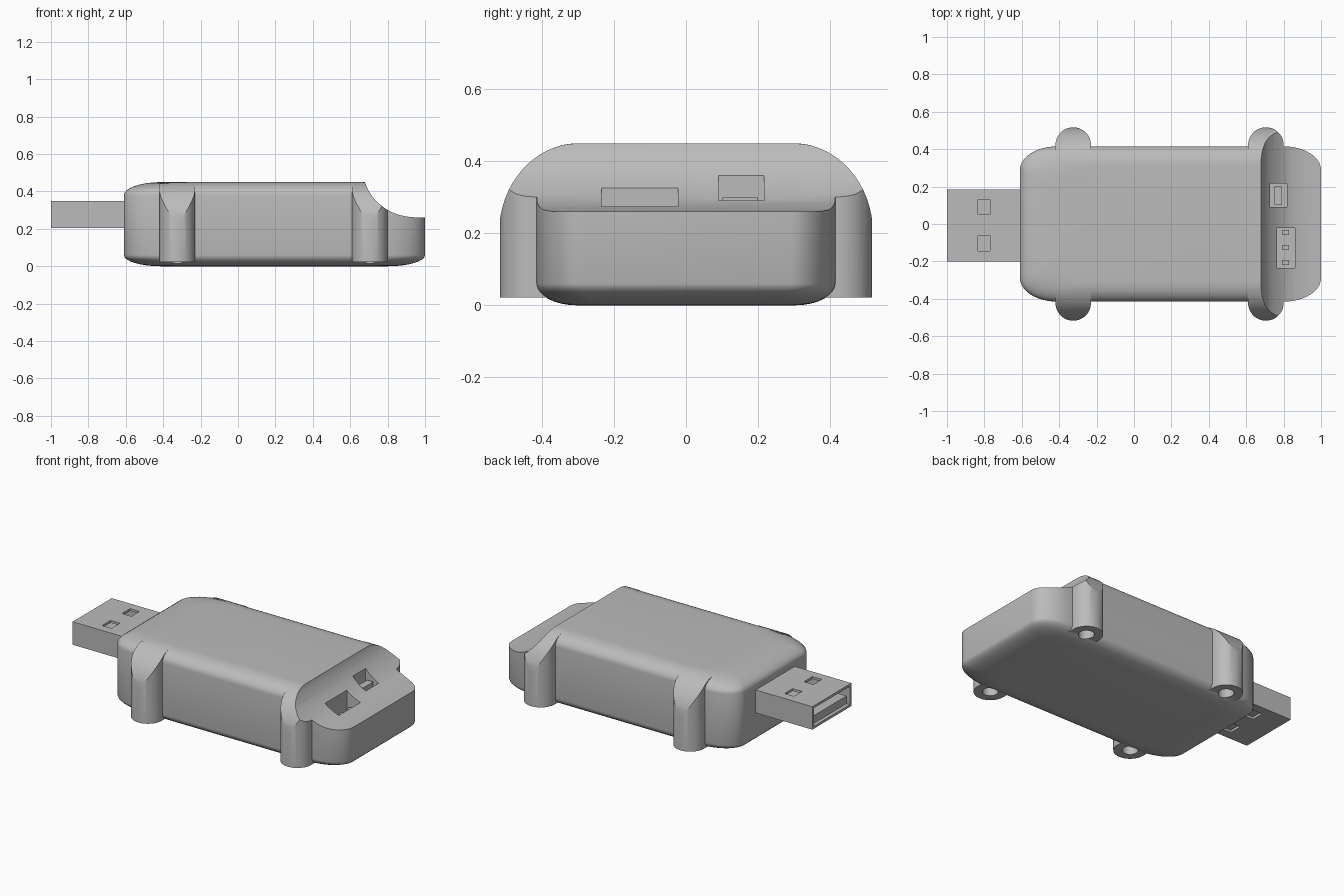
import bpy
import bmesh
from math import sin, cos, pi, radians

cube = bpy.data.objects.get("Cube")
if cube:
    bpy.data.objects.remove(cube, do_unlink=True)

grey = bpy.data.materials.new("plain grey")
grey.use_nodes = True
grey.diffuse_color = (0.5, 0.5, 0.5, 1)
grey.node_tree.nodes["Principled BSDF"].inputs["Base Color"].default_value = (0.5, 0.5, 0.5, 1)


def loft(name, rings):
    """Closed solid through rings of equal point count."""
    bm = bmesh.new()
    loops = [[bm.verts.new(p) for p in ring] for ring in rings]
    n = len(loops[0])
    for a, b in zip(loops, loops[1:]):
        for i in range(n):
            j = (i + 1) % n
            bm.faces.new((a[i], a[j], b[j], b[i]))
    bm.faces.new(loops[0][::-1])
    bm.faces.new(loops[-1])
    bmesh.ops.recalc_face_normals(bm, faces=bm.faces)
    mesh = bpy.data.meshes.new(name)
    bm.to_mesh(mesh)
    bm.free()
    mesh.materials.append(grey)
    obj = bpy.data.objects.new(name, mesh)
    bpy.context.collection.objects.link(obj)
    return obj


def box(name, x0, x1, y0, y1, z0, z1):
    plan = [(x0, y0), (x1, y0), (x1, y1), (x0, y1)]
    return loft(name, [[(x, y, z) for x, y in plan] for z in (z0, z1)])


def combine(obj, other, operation):
    """Apply a boolean and drop the helper."""
    other.hide_render = True
    mod = obj.modifiers.new("combine", "BOOLEAN")
    mod.operation = operation
    mod.solver = "EXACT"
    mod.object = other
    bpy.context.view_layer.objects.active = obj
    bpy.ops.object.modifier_apply(modifier=mod.name)
    bpy.data.objects.remove(other, do_unlink=True)


def smooth(obj):
    bpy.ops.object.select_all(action="DESELECT")
    obj.select_set(True)
    bpy.context.view_layer.objects.active = obj
    bpy.ops.object.shade_smooth_by_angle(angle=radians(30))


def rounded_ring(hx, hy, z, steps=10):
    """Rectangle with elliptical corners, centred on the housing."""
    rx, ry = 0.2, 0.125
    ring = []
    for q, (sx, sy) in enumerate([(1, 1), (-1, 1), (-1, -1), (1, -1)]):
        for k in range(steps + 1):
            a = (q + k / steps) * pi / 2
            ring.append((0.195 + sx * (hx - rx) + rx * cos(a),
                         sy * (hy - ry) + ry * sin(a), z))
    return ring


# Housing with softly rounded top and bottom edges
STEPS = 8
rings = []
for base, height, start in ((0.06, 0.06, -pi / 2), (0.38, 0.07, 0)):
    for k in range(STEPS + 1):
        a = start + k / STEPS * pi / 2
        inset = 1 - cos(a)
        rings.append(rounded_ring(0.805 - 0.2 * inset, 0.415 - 0.11 * inset,
                                  base + height * sin(a)))
housing = loft("housing", rings)

# Four corner posts, each trimmed to a curved shoulder
POSTS = [(x, s) for x in (-0.325, 0.705) for s in (-1, 1)]
RADIUS, POST_Y = 0.095, 0.422
for x, s in POSTS:
    plan = [(x + RADIUS, 0.35)]
    plan += [(x + RADIUS * cos(k * pi / 24), POST_Y + RADIUS * sin(k * pi / 24)) for k in range(25)]
    plan += [(x - RADIUS, 0.35)]
    post = loft("post", [[(px, s * py, z) for px, py in plan] for z in (0.022, 0.5)])
    shoulder = [(0.2, 0), (0.53, 0), (0.53, 0.19)]
    shoulder += [(0.3 + 0.22 * cos(k * pi / 32), 0.2 + 0.25 * sin(k * pi / 32)) for k in range(17)]
    shoulder += [(0.2, 0.45)]
    trim = loft("post_trim", [[(px, s * y, z) for y, z in shoulder] for px in (x - 0.2, x + 0.2)])
    combine(post, trim, "INTERSECT")
    combine(housing, post, "UNION")

# Screw holes from below
for x, s in POSTS:
    hole = [[(x + 0.045 * cos(k * pi / 12), s * POST_Y + 0.045 * sin(k * pi / 12), z)
             for k in range(24)] for z in (-0.1, 0.2)]
    combine(housing, loft("screw_hole", hole), "DIFFERENCE")

# Concave scoop over the connector end
scoop = [(0.675, 0.46), (0.685, 0.43), (0.7, 0.4), (0.72, 0.37), (0.75, 0.338), (0.785, 0.31),
         (0.82, 0.29), (0.86, 0.275), (0.9, 0.266), (0.95, 0.261), (1.1, 0.261), (1.1, 0.6), (0.675, 0.6)]
combine(housing, loft("scoop", [[(x, y, z) for x, z in scoop] for y in (-0.7, 0.7)]), "DIFFERENCE")

# Two sockets opening through the scoop
combine(housing, box("wide_socket", 0.765, 0.86, -0.235, -0.022, 0.18, 0.6), "DIFFERENCE")
combine(housing, box("small_socket", 0.728, 0.817, 0.09, 0.217, 0.18, 0.6), "DIFFERENCE")
smooth(housing)
for i, y in enumerate((-0.205, -0.125, -0.045)):
    box(f"socket_pin_{i + 1}", 0.79, 0.83, y - 0.013, y + 0.013, 0.17, 0.23)
box("socket_block", 0.75, 0.792, 0.102, 0.2, 0.17, 0.3)

# Plug: hollow metal sleeve with latch windows on both faces
plug = box("plug_sleeve", -1.0, -0.58, -0.2, 0.185, 0.205, 0.348)
combine(plug, box("plug_hollow", -1.1, -0.63, -0.185, 0.17, 0.22, 0.333), "DIFFERENCE")
for y0, y1 in ((0.05, 0.13), (-0.145, -0.062)):
    combine(plug, box("latch_window", -0.835, -0.77, y0, y1, 0.1, 0.5), "DIFFERENCE")
box("plug_tongue", -0.98, -0.62, -0.18, 0.165, 0.222, 0.27)
